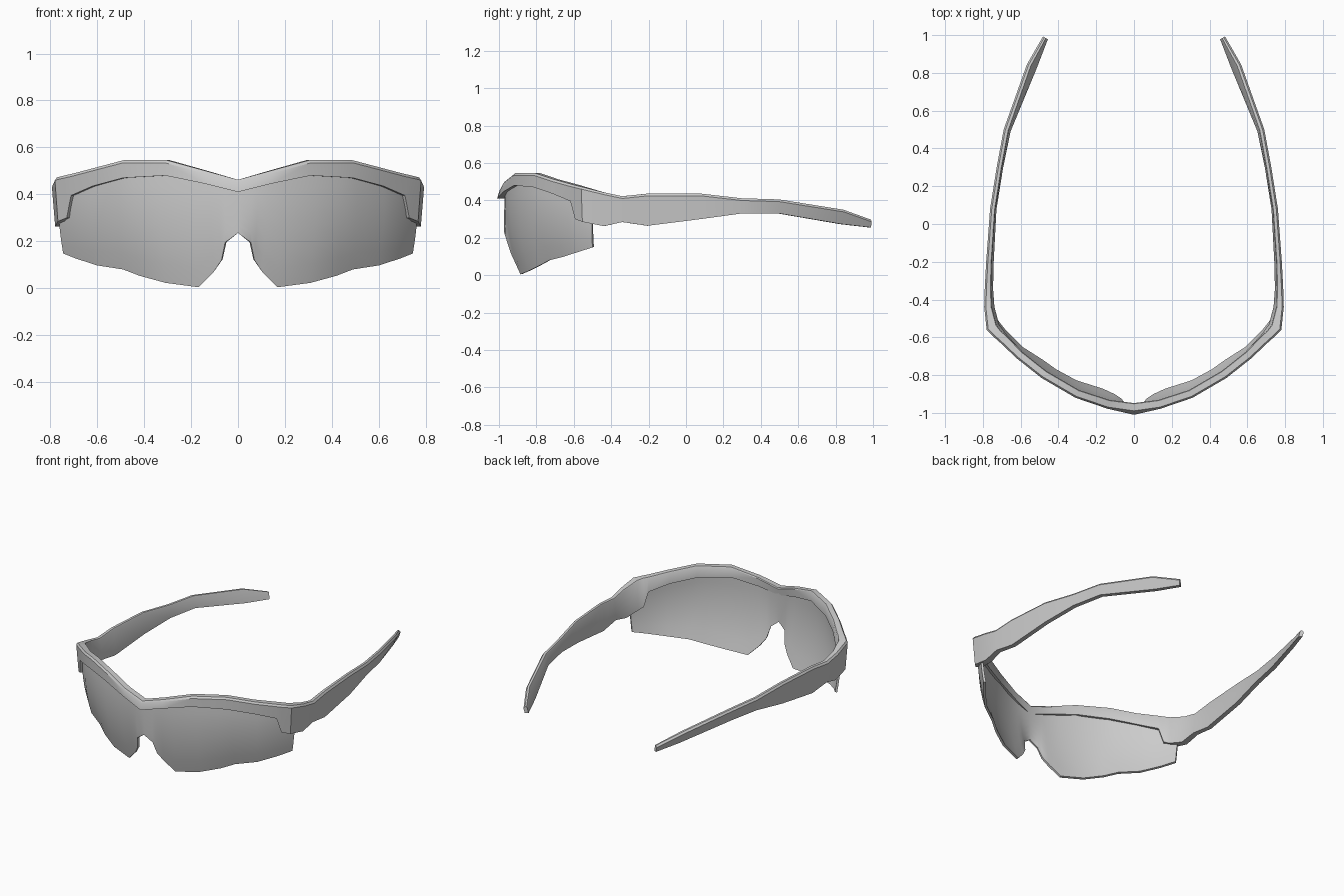
import bpy, bmesh
from mathutils import Vector


def finish(name, bm, thickness=0):
    """Make an object, mirror it across x, optionally thicken it, then shade."""
    me = bpy.data.meshes.new(name)
    bm.to_mesh(me)
    bm.free()
    ob = bpy.data.objects.new(name, me)
    bpy.context.collection.objects.link(ob)
    mir = ob.modifiers.new("mirror", 'MIRROR')
    mir.merge_threshold = 0.002
    if thickness:
        sol = ob.modifiers.new("thickness", 'SOLIDIFY')
        sol.thickness = thickness
        sol.offset = -1
    bpy.ops.object.select_all(action='DESELECT')
    ob.select_set(True)
    bpy.context.view_layer.objects.active = ob
    bpy.ops.object.convert(target='MESH')
    bpy.ops.object.shade_smooth_by_angle(angle=0.6)


# Frame: brow bar and temple as one swept strip
# outer x, outer y, top z, bottom z, thickness, inward lean of the bottom edge
stations = [
    (0.00, -0.998, 0.462, 0.41, 0.050, -0.012),
    (0.14, -0.978, 0.500, 0.445, 0.048, 0.0),
    (0.31, -0.920, 0.546, 0.48, 0.045, 0.0),
    (0.49, -0.815, 0.546, 0.47, 0.045, 0.0),
    (0.62, -0.712, 0.512, 0.435, 0.045, 0.0),
    (0.715, -0.622, 0.487, 0.395, 0.050, 0.005),
    (0.738, -0.602, 0.482, 0.30, 0.050, 0.012),
    (0.780, -0.560, 0.472, 0.285, 0.058, 0.014),
    (0.793, -0.440, 0.443, 0.262, 0.040, 0.014),
    (0.790, -0.340, 0.422, 0.284, 0.034, 0.010),
    (0.783, -0.205, 0.436, 0.264, 0.030, 0.010),
    (0.762, 0.080, 0.436, 0.30, 0.028, 0.006),
    (0.727, 0.300, 0.411, 0.33, 0.028, 0.006),
    (0.690, 0.500, 0.405, 0.33, 0.028, 0.010),
    (0.567, 0.845, 0.350, 0.273, 0.026, 0.030),
    (0.482, 0.993, 0.297, 0.255, 0.022, 0.008),
]
pts = [Vector((s[0], s[1])) for s in stations]
n = len(pts)
bm = bmesh.new()
rings = []
for i, (x, y, top, bot, th, lean) in enumerate(stations):
    a = pts[i - 1] if i else Vector((-pts[1].x, pts[1].y))
    b = pts[min(i + 1, n - 1)]
    t = (pts[i] - a).normalized()
    if i < n - 1:
        t += (b - pts[i]).normalized()
    t.normalize()
    inward = Vector((-t.y, t.x))
    section = [(lean, bot), (0, top - 0.012), (0.009, top),
               (th - 0.004, top), (th, top - 0.006), (th + lean, bot)]
    rings.append([bm.verts.new((*(pts[i] + inward * d), z)) for d, z in section])
for r, s in zip(rings, rings[1:]):
    for k in range(6):
        j = (k + 1) % 6
        bm.faces.new((r[k], s[k], s[j], r[j]))
bm.faces.new(rings[-1])
bmesh.ops.recalc_face_normals(bm, faces=bm.faces)
finish("frame", bm)

# Lens: wraparound shield with a nose notch, top edge to bottom edge per column
columns = [
    ((0.00, -0.970, 0.44), (0.000, -0.974, 0.235), 0.000),
    ((0.06, -0.966, 0.45), (0.055, -0.962, 0.195), 0.004),
    ((0.09, -0.963, 0.46), (0.070, -0.938, 0.12), 0.010),
    ((0.13, -0.957, 0.47), (0.103, -0.915, 0.07), 0.016),
    ((0.20, -0.938, 0.49), (0.168, -0.885, 0.004), 0.022),
    ((0.33, -0.888, 0.51), (0.310, -0.840, 0.023), 0.024),
    ((0.44, -0.825, 0.51), (0.420, -0.780, 0.053), 0.024),
    ((0.50, -0.785, 0.50), (0.490, -0.730, 0.080), 0.024),
    ((0.62, -0.685, 0.46), (0.600, -0.660, 0.097), 0.018),
    ((0.715, -0.590, 0.42), (0.690, -0.570, 0.126), 0.012),
    ((0.768, -0.500, 0.36), (0.745, -0.500, 0.148), 0.005),
]
rows = 6
bm = bmesh.new()
grid = []
for top, bot, bulge in columns:
    top, bot = Vector(top), Vector(bot)
    out = Vector((top.x * 0.8, -1 + top.x * 0.4, 0)).normalized()
    col = []
    for k in range(rows + 1):
        f = k / rows
        col.append(bm.verts.new(top.lerp(bot, f) + out * bulge * 4 * f * (1 - f)))
    grid.append(col)
for c, d in zip(grid, grid[1:]):
    for k in range(rows):
        bm.faces.new((c[k], c[k + 1], d[k + 1], d[k]))
finish("lens", bm, thickness=0.014)
